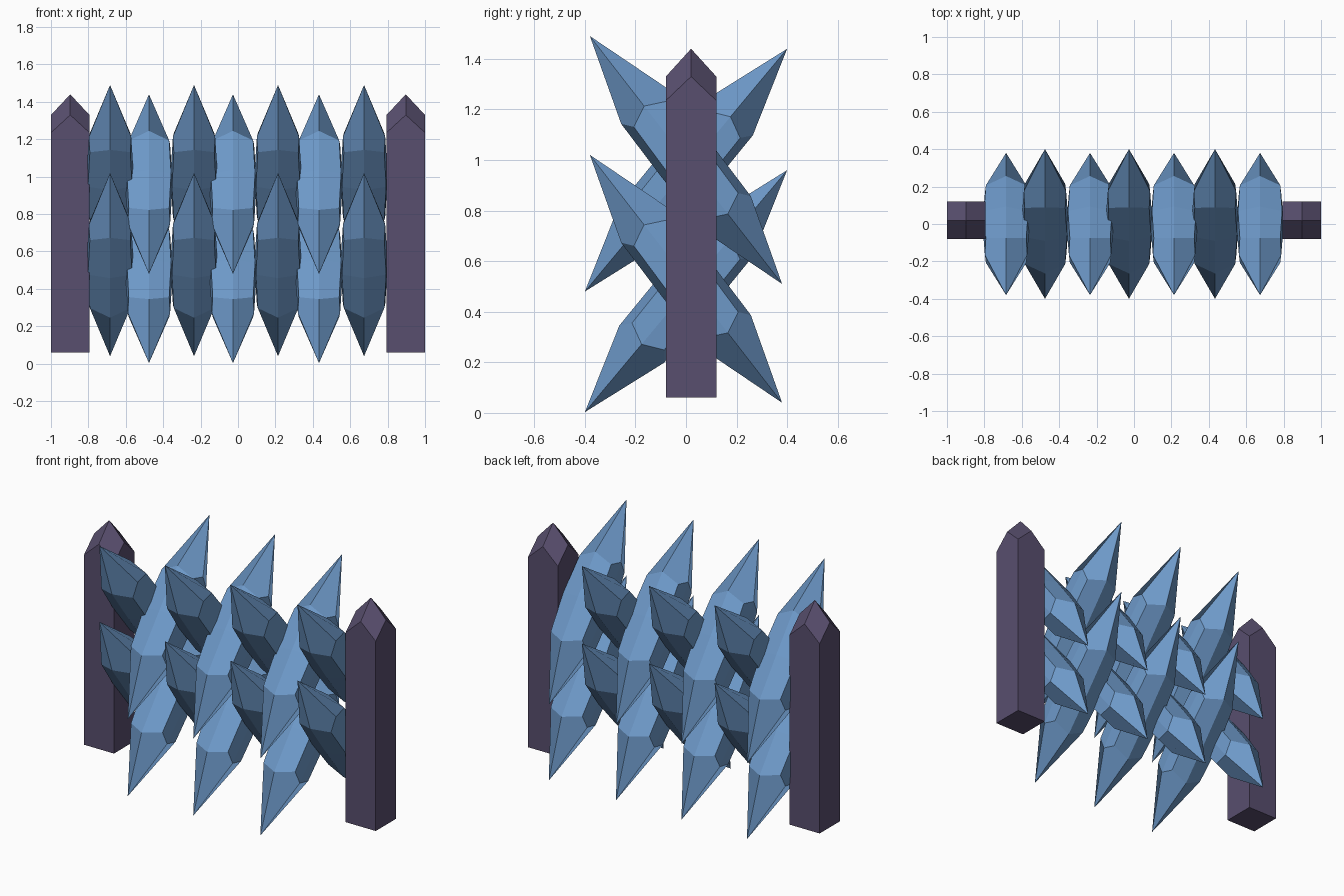
import bpy, bmesh
from mathutils import Vector, Matrix

if "Cube" in bpy.data.objects:
    bpy.data.objects.remove(bpy.data.objects["Cube"])


def material(name, rgb):
    m = bpy.data.materials.new(name)
    m.diffuse_color = (*rgb, 1)
    m.use_nodes = True
    m.node_tree.nodes["Principled BSDF"].inputs["Base Color"].default_value = m.diffuse_color
    return m


BLUE = material("blue crystal", (0.156, 0.323, 0.591))
PURPLE = material("purple post", (0.098, 0.077, 0.156))


def cut_stone(name, mat, rings, top, matrix, bottom=None):
    """Eight-sided stone: rings of (mid height, corner height, mid u, mid v,
    corner u, corner v), with four kite faces meeting at each tip."""
    bm = bmesh.new()
    loops = []
    for zm, zc, mu, mv, cu, cv in rings:
        pts = [(mu, 0, zm), (cu, cv, zc), (0, mv, zm), (-cu, cv, zc),
               (-mu, 0, zm), (-cu, -cv, zc), (0, -mv, zm), (cu, -cv, zc)]
        loops.append([bm.verts.new(p) for p in pts])
    for a, b in zip(loops, loops[1:]):
        for i in range(8):
            j = (i + 1) % 8
            bm.faces.new((a[i], a[j], b[j], b[i]))

    def kites(loop, z):
        tip = bm.verts.new((0, 0, z))
        for i in range(0, 8, 2):
            bm.faces.new((tip, loop[i], loop[i + 1], loop[(i + 2) % 8]))

    kites(loops[-1], top)
    if bottom is None:
        bm.faces.new(loops[0])
    else:
        kites(loops[0], bottom)
    bmesh.ops.recalc_face_normals(bm, faces=bm.faces)
    me = bpy.data.meshes.new(name)
    bm.to_mesh(me)
    bm.free()
    me.materials.append(mat)
    ob = bpy.data.objects.new(name, me)
    ob.matrix_world = matrix
    bpy.context.collection.objects.link(ob)


def crystal(name, x, low, high):
    """Double-ended crystal between two (y, z) tips."""
    lo, hi = Vector((x, *low)), Vector((x, *high))
    axis = (hi - lo).normalized()
    u = Vector((1, 0, 0))
    rot = Matrix((u, axis.cross(u), axis)).transposed().to_4x4()
    h = (hi - lo).length / 2
    end, corner = h - 0.35, h - 0.39
    rings = [(-end, -corner, 0.113, 0.115, 0.108, 0.083),
             (0, 0, 0.127, 0.118, 0.118, 0.088),
             (end, corner, 0.113, 0.115, 0.108, 0.083)]
    cut_stone(name, BLUE, rings, h, Matrix.Translation((lo + hi) / 2) @ rot, -h)


# Crystals leaning forward, two per column
for x in (-0.684, -0.235, 0.214, 0.674):
    crystal("forward_upper_crystal", x, (0.38, 0.51), (-0.38, 1.49))
    crystal("forward_lower_crystal", x, (0.38, 0.04), (-0.38, 1.02))

# Crystals leaning backward, two per column
for x in (-0.476, -0.027, 0.433):
    crystal("backward_upper_crystal", x, (-0.40, 0.48), (0.40, 1.44))
    crystal("backward_lower_crystal", x, (-0.40, 0.003), (0.40, 0.96))

# End posts with faceted points
for side in (-1, 1):
    r = (0.103, 0.1)
    cut_stone("end_post", PURPLE,
              [(0.06, 0.06, *r, *r), (1.33, 1.235, *r, *r)], 1.44,
              Matrix.Translation((side * 0.897, 0.02, 0)))
